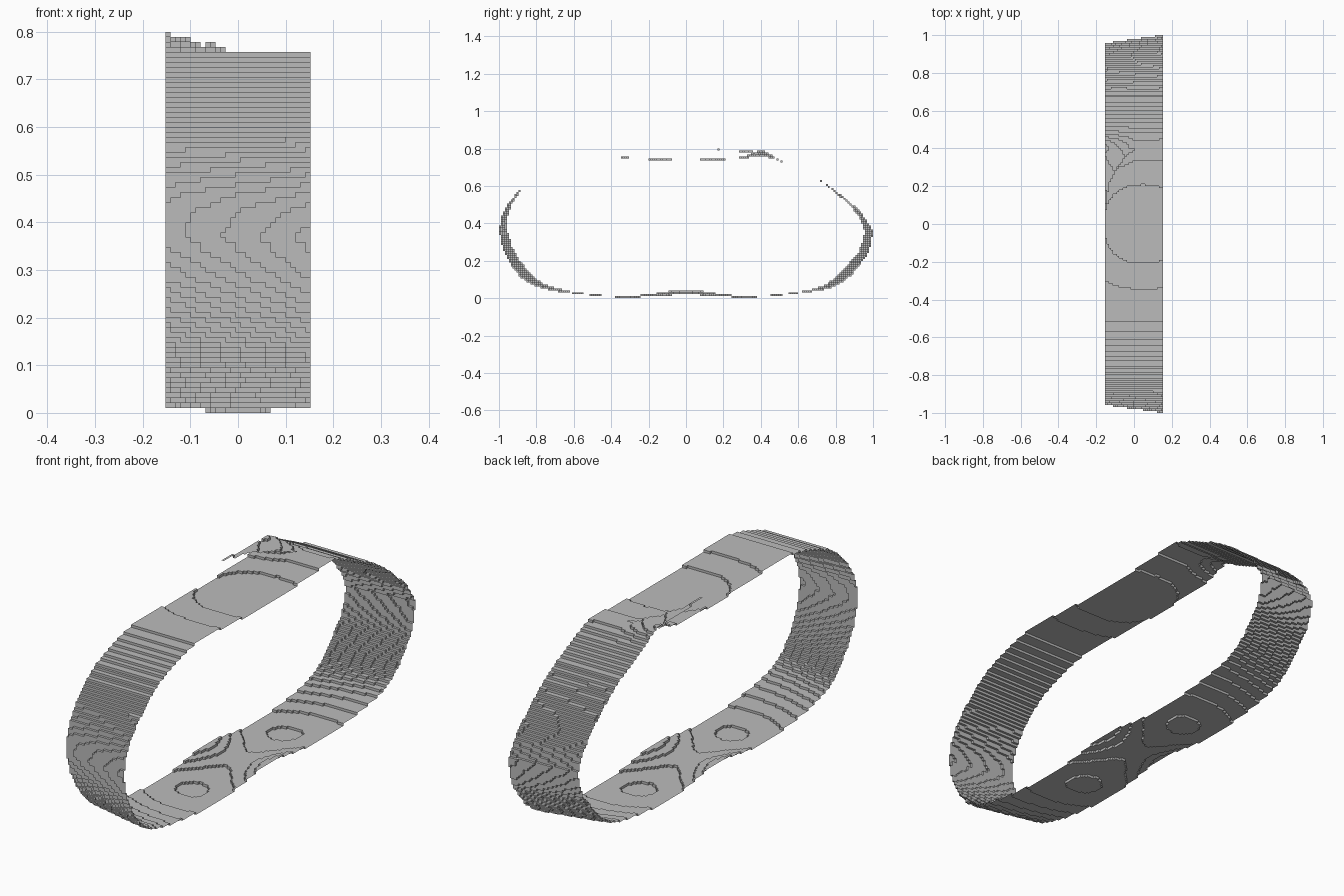
import bpy
import math

cube = bpy.data.objects.get("Cube")
if cube:
    bpy.data.objects.remove(cube, do_unlink=True)

H = 2 / 190            # step size of the terraced sheet
COLS = 29              # steps across the band
HALF = COLS * H / 2    # half the band width
ROWS = 95              # steps from the centre to each end

grey = bpy.data.materials.new("band_grey")
grey.use_nodes = True
colour = (0.5, 0.5, 0.5, 1)
grey.diffuse_color = colour
grey.node_tree.nodes["Principled BSDF"].inputs["Base Color"].default_value = colour


def curve(points, bins=1000):
    """Smooth curve through points, returned as a height lookup on y."""
    pts = [points[0]] + points + [points[-1]]
    dense = []
    for a, b, c, d in zip(pts, pts[1:], pts[2:], pts[3:]):
        for n in range(20):
            t = n / 20
            dense.append([0.5 * (2 * q + (r - p) * t + (2 * p - 5 * q + 4 * r - s) * t * t
                                 + (3 * q - p - 3 * r + s) * t ** 3)
                          for p, q, r, s in zip(a, b, c, d)])
    dense.append(list(points[-1]))
    table, n = [], 0
    for m in range(bins + 1):
        y = -1 + 2 * m / bins
        while n < len(dense) - 2 and dense[n + 1][0] < y:
            n += 1
        (ya, za), (yb, zb) = dense[n], dense[n + 1]
        f = (y - ya) / (yb - ya) if yb > ya else 0
        table.append(za + (zb - za) * min(1, max(0, f)))
    return lambda y: table[min(bins, max(0, round((y + 1) * bins / 2)))]


# Upper and lower outlines of the loop, front to back
upper = curve([(-1, .37), (-.98, .45), (-.93, .53), (-.85, .61), (-.75, .68), (-.6, .735),
               (-.47, .757), (-.32, .751), (-.17, .74), (0, .736), (.17, .74), (.32, .751),
               (.42, .757), (.5, .735), (.6, .69), (.7, .64), (.83, .55), (.95, .44), (1, .35)])
lower = curve([(-1, .37), (-.985, .28), (-.95, .2), (-.9, .13), (-.83, .075), (-.7, .038),
               (-.5, .012), (-.3, .004), (0, .018), (.3, .004), (.5, .012), (.7, .038),
               (.8, .065), (.87, .11), (.93, .18), (.98, .25), (1, .35)])


def centre(i, j, k):
    return (i + .5) * H - HALF, (j + .5) * H, (k + .5) * H


def in_band(i, j, k):
    x, y, z = centre(i, j, k)
    u = x / HALF
    # One edge of the loop is tighter than the other, most of all low down
    taper = min(.1, max(0, .04 + .15 * (.38 - z)))
    y2 = y / (1 - taper * (1 - u) / 2)
    if abs(y2) > 1:
        return False
    if z > .37:
        dish = .143 * (x - .05) ** 2 * math.exp(-(y / .35) ** 2)
        lift = .03 * max(0, -u) * math.exp(-((y - .4) / .07) ** 2)
        return z < upper(y2) + dish + lift
    cup = u * u * (.008 + .022 * math.exp(-(y / .2) ** 2)) * max(0, 1 - abs(y))
    return z > lower(y2) + cup


def in_flap_column(i, j):
    x, y, _ = centre(i, j, 0)
    return .1 < y < .4 and x < .012 - HALF + .15 * ((y - .1) / .3) ** 2.5


def in_flap(i, j, k):
    x, y, z = centre(i, j, k)
    return in_flap_column(i, j) and .7 < z < .8 - .06 * (y - .1) - .1 * (x + HALF)


def terraced_sheet(name, inside, column, axes):
    """Stepped skin of a shape, left open where its columns end."""
    solid = {(i, j, k) for i in range(COLS) for j in range(-ROWS, ROWS)
             for k in range(80) if inside(i, j, k)}
    index, verts, faces = {}, [], []
    for cell in solid:
        for axis, sign in axes:
            near = list(cell)
            near[axis] += sign
            if tuple(near) in solid or not column(near[0], near[1]):
                continue
            a, b = (axis + 1) % 3, (axis + 2) % 3
            corners = [(0, 0), (1, 0), (1, 1), (0, 1)]
            face = []
            for da, db in corners[::sign]:
                p = list(cell)
                p[axis] += sign > 0
                p[a] += da
                p[b] += db
                p = tuple(p)
                if p not in index:
                    index[p] = len(verts)
                    verts.append((p[0] * H - HALF, p[1] * H, p[2] * H))
                face.append(index[p])
            faces.append(face)
    mesh = bpy.data.meshes.new(name)
    mesh.from_pydata(verts, [], faces)
    mesh.materials.append(grey)
    mesh.update()
    obj = bpy.data.objects.new(name, mesh)
    bpy.context.collection.objects.link(obj)
    return obj


sides = [(0, 1), (0, -1), (1, 1), (1, -1)]

# Closed loop of the band
terraced_sheet("band_loop", in_band, lambda i, j: 0 <= i < COLS, sides + [(2, 1), (2, -1)])

# Loose pointed flap lifted over the top
terraced_sheet("lifted_flap", in_flap, lambda i, j: i >= 0 and in_flap_column(i, j),
               sides + [(2, 1)])
